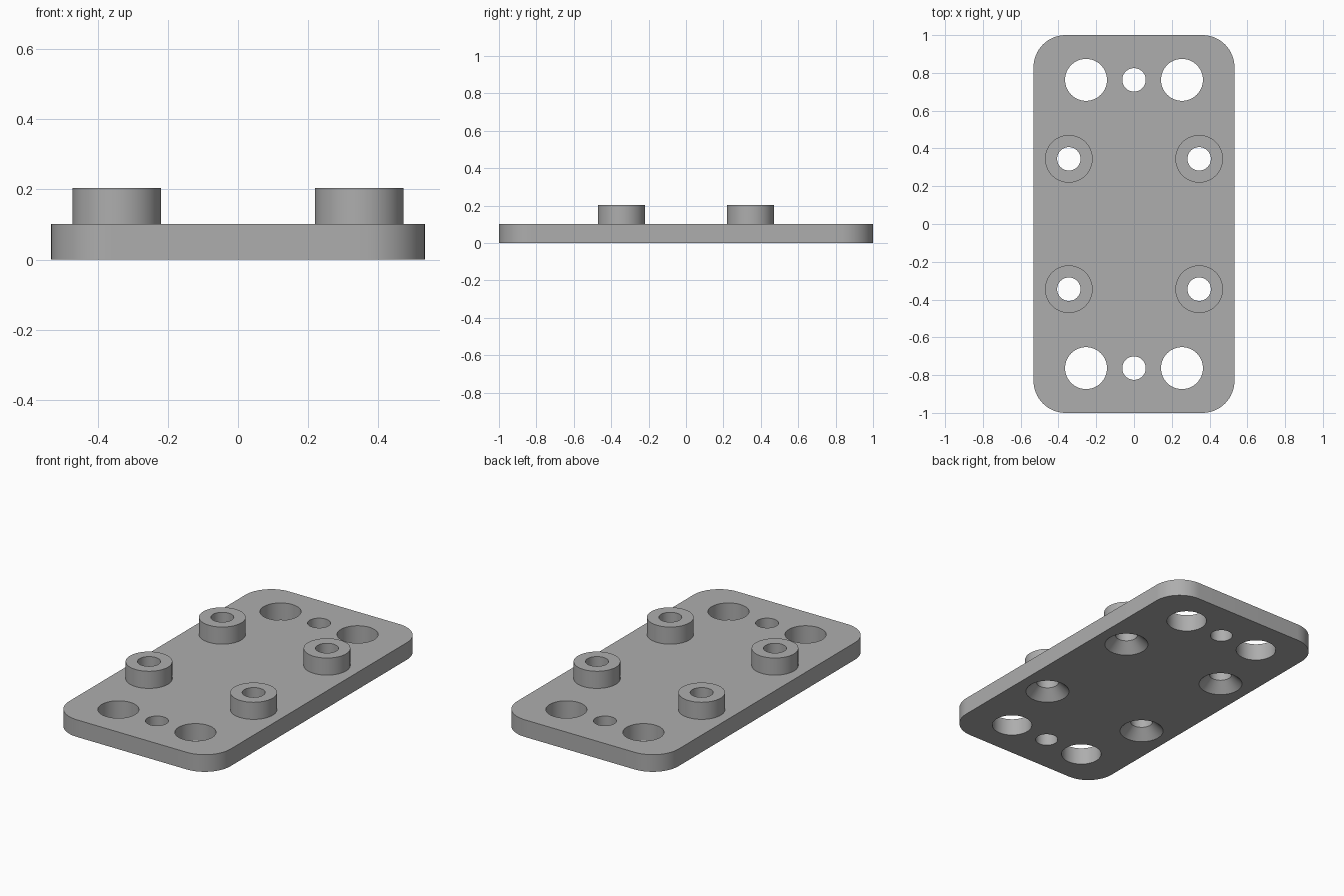
import bpy, bmesh
from math import radians
from mathutils import Matrix

old = bpy.data.objects.get("Cube")
if old:
    bpy.data.objects.remove(old, do_unlink=True)

HALF_X, HALF_Y, THICK, TOP = 0.532, 1.0, 0.102, 0.204
CORNER, BOSS_POS, BOSS_R, BORE_R = 0.17, 0.345, 0.126, 0.062
SINK_R, SINK_DEPTH = 0.121, 0.059
END_Y, LARGE_X, LARGE_R = 0.763, 0.254, 0.111
SEGMENTS = 64

grey = bpy.data.materials.new("plain grey")
grey.use_nodes = True
colour = (0.42, 0.42, 0.42, 1)
grey.diffuse_color = colour
grey.node_tree.nodes["Principled BSDF"].inputs["Base Color"].default_value = colour


def make_object(name, bm):
    mesh = bpy.data.meshes.new(name)
    bm.to_mesh(mesh)
    bm.free()
    mesh.materials.append(grey)
    obj = bpy.data.objects.new(name, mesh)
    bpy.context.collection.objects.link(obj)
    return obj


def cone(name, x, y, z0, z1, r0, r1):
    """Upright cone or cylinder between two heights."""
    bm = bmesh.new()
    bmesh.ops.create_cone(bm, cap_ends=True, segments=SEGMENTS, radius1=r0, radius2=r1,
                          depth=z1 - z0, matrix=Matrix.Translation((x, y, (z0 + z1) / 2)))
    return make_object(name, bm)


def combine(body, tool, operation):
    """Apply a boolean and discard the tool."""
    tool.hide_render = True
    mod = body.modifiers.new(tool.name, 'BOOLEAN')
    mod.operation, mod.object, mod.solver = operation, tool, 'EXACT'
    bpy.context.view_layer.objects.active = body
    bpy.ops.object.modifier_apply(modifier=mod.name)
    bpy.data.objects.remove(tool, do_unlink=True)


# Base plate with rounded vertical corners
bm = bmesh.new()
bmesh.ops.create_cube(bm, size=1)
bmesh.ops.scale(bm, vec=(2 * HALF_X, 2 * HALF_Y, THICK), verts=bm.verts)
bmesh.ops.translate(bm, vec=(0, 0, THICK / 2), verts=bm.verts)
uprights = [e for e in bm.edges if abs(e.verts[0].co.z - e.verts[1].co.z) > THICK / 2]
bmesh.ops.bevel(bm, geom=uprights, offset=CORNER, segments=16, profile=0.5, affect='EDGES')
plate = make_object("mounting_plate", bm)

# Four raised bosses, bored through and countersunk from below
for sx in (-1, 1):
    for sy in (-1, 1):
        x, y = sx * BOSS_POS, sy * BOSS_POS
        combine(plate, cone("boss", x, y, THICK / 2, TOP, BOSS_R, BOSS_R), 'UNION')
        combine(plate, cone("bore", x, y, -0.1, 0.3, BORE_R, BORE_R), 'DIFFERENCE')
        slope = (SINK_R - BORE_R) / SINK_DEPTH
        combine(plate, cone("countersink", x, y, -0.03, SINK_DEPTH,
                            SINK_R + 0.03 * slope, BORE_R), 'DIFFERENCE')

# Row of three through holes at each end
for sy in (-1, 1):
    for x, r in ((-LARGE_X, LARGE_R), (0, BORE_R), (LARGE_X, LARGE_R)):
        combine(plate, cone("end_hole", x, sy * END_Y, -0.1, 0.3, r, r), 'DIFFERENCE')

# Smooth walls, crisp rims
bpy.ops.object.select_all(action='DESELECT')
plate.select_set(True)
bpy.context.view_layer.objects.active = plate
bpy.ops.object.shade_smooth_by_angle(angle=radians(30))
